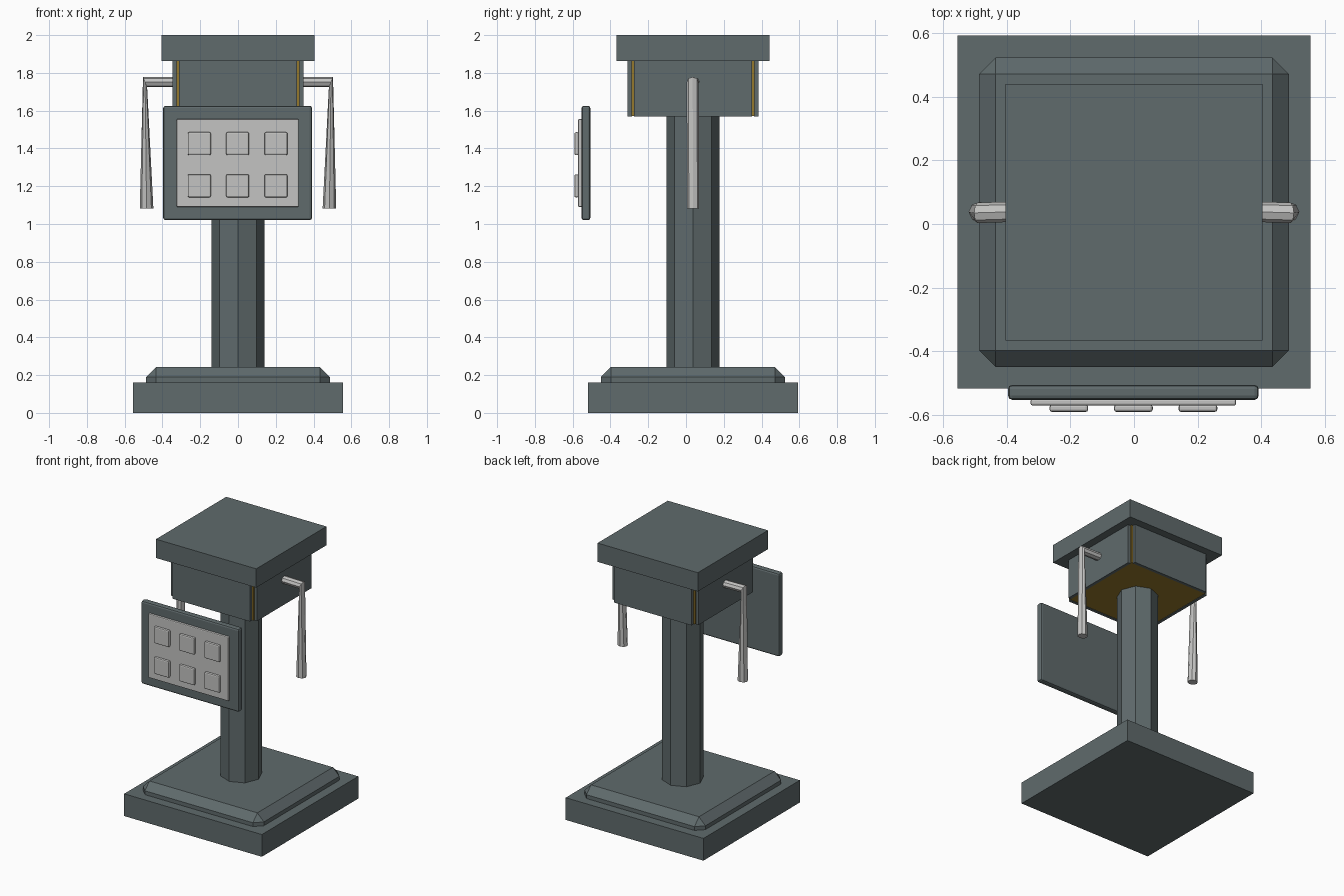
import bpy, bmesh, math

if "Cube" in bpy.data.objects:
    bpy.data.objects.remove(bpy.data.objects["Cube"])

CY = 0.037  # depth axis of the stand


def material(name, rgb):
    m = bpy.data.materials.new(name)
    m.diffuse_color = (*rgb, 1)
    m.use_nodes = True
    m.node_tree.nodes["Principled BSDF"].inputs["Base Color"].default_value = m.diffuse_color
    return m


SLATE = material("slate", (0.115, 0.145, 0.150))
GREY = material("light_grey", (0.55, 0.55, 0.54))
GOLD = material("gold", (0.30, 0.19, 0.025))


def finish(name, bm, mat):
    bmesh.ops.recalc_face_normals(bm, faces=bm.faces[:])
    me = bpy.data.meshes.new(name)
    bm.to_mesh(me)
    bm.free()
    me.materials.append(mat)
    ob = bpy.data.objects.new(name, me)
    bpy.context.collection.objects.link(ob)
    return ob


def box(name, x, y, z, mat, bevel=0, segments=1):
    """Box from (min, max) ranges, with an optional edge bevel."""
    bm = bmesh.new()
    bmesh.ops.create_cube(bm, size=1)
    for v in bm.verts:
        for i, (lo, hi) in enumerate((x, y, z)):
            v.co[i] = hi if v.co[i] > 0 else lo
    if bevel:
        bmesh.ops.bevel(bm, geom=bm.edges[:], offset=bevel, segments=segments,
                        profile=0.5, affect='EDGES')
    return finish(name, bm, mat)


def square(name, half, z, mat, bevel=0):
    return box(name, (-half, half), (CY - half, CY + half), z, mat, bevel)


# Base slab and chamfered plinth
square("base", 0.555, (0, 0.162), SLATE)
square("plinth", 0.487, (0.10, 0.242), SLATE, 0.052)

# Octagonal column
bm = bmesh.new()
bmesh.ops.create_cone(bm, cap_ends=True, segments=8, radius1=0.14, radius2=0.14, depth=1.35)
bmesh.ops.translate(bm, verts=bm.verts[:], vec=(0, CY, 0.235 + 0.675))
finish("column", bm, SLATE)

# Head: gold core with four side panels, leaving gold corner strips
square("head_core", 0.325, (1.572, 1.87), GOLD)
for sx in (-1, 1):
    xs = sorted((sx * 0.324, sx * 0.346))
    box("head_side_panel", xs, (CY - 0.313, CY + 0.313), (1.569, 1.865), SLATE)
    ys = sorted((CY + sx * 0.324, CY + sx * 0.346))
    box("head_end_panel", (-0.313, 0.313), ys, (1.569, 1.865), SLATE)
square("roof", 0.404, (1.863, 2.0), SLATE)


# Bent handles: rings given by centre and two half-axes
def handle(name, side):
    rings = [((0.335, 0.04, 1.751), (0, 0.027)),
             ((0.492, 0.035, 1.751), (0.011, 0.027)),
             ((0.484, 0.038, 1.083), (0.036, 0.0))]
    bm = bmesh.new()
    loops = []
    for (cx, cy, cz), (ax, az) in rings:
        loop = []
        for k in range(8):
            a = k * math.tau / 8
            loop.append(bm.verts.new((side * (cx + ax * math.cos(a)),
                                      cy + 0.032 * math.sin(a),
                                      cz + az * math.cos(a))))
        loops.append(loop)
    for a, b in zip(loops, loops[1:]):
        for k in range(8):
            j = (k + 1) % 8
            bm.faces.new((a[k], a[j], b[j], b[k]))
    bm.faces.new(loops[0])
    bm.faces.new(loops[-1])
    finish(name, bm, GREY)


handle("right_handle", 1)
handle("left_handle", -1)

# Control panel with keypad plate and six buttons
box("control_panel", (-0.396, 0.392), (-0.553, -0.506), (1.02, 1.626), SLATE, 0.013, 2)
box("keypad_plate", (-0.325, 0.321), (-0.571, -0.550), (1.09, 1.556), GREY, 0.006, 2)
for cx in (-0.205, -0.002, 0.201):
    for cz in (1.202, 1.425):
        box("button", (cx - 0.061, cx + 0.061), (-0.591, -0.568),
            (cz - 0.061, cz + 0.061), GREY, 0.008, 2)
